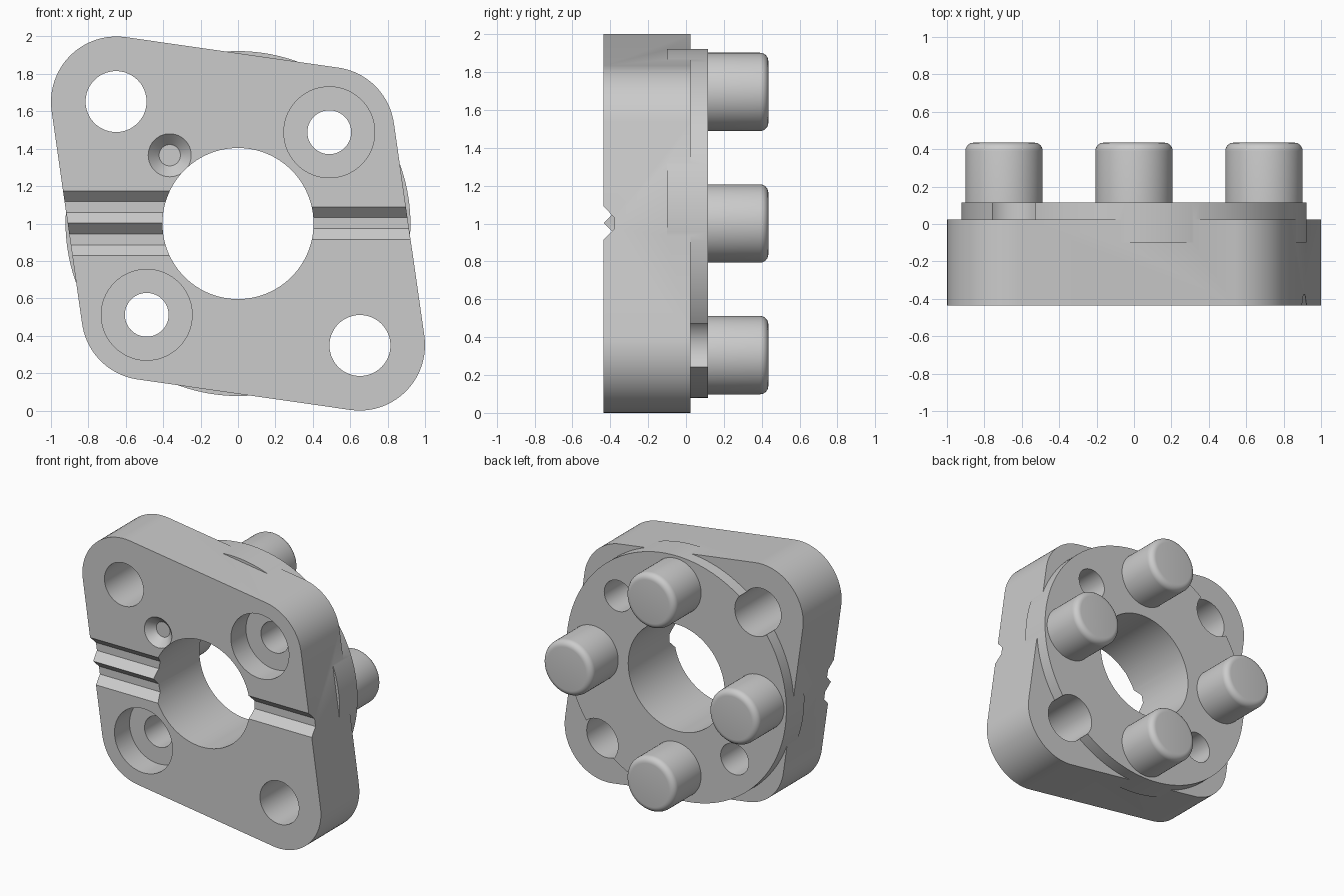
import bpy, bmesh, math
from mathutils import Vector, Matrix

if "Cube" in bpy.data.objects:
    bpy.data.objects.remove(bpy.data.objects["Cube"])

FRONT, STEP, FACE, BACK = -0.435, 0.025, 0.115, 0.435


def finish(name, bm):
    bmesh.ops.recalc_face_normals(bm, faces=bm.faces)
    me = bpy.data.meshes.new(name)
    bm.to_mesh(me)
    bm.free()
    ob = bpy.data.objects.new(name, me)
    bpy.context.collection.objects.link(ob)
    return ob


def prism(name, points, direction):
    bm = bmesh.new()
    face = bm.faces.new([bm.verts.new(p) for p in points])
    new = bmesh.ops.extrude_face_region(bm, geom=[face], use_keep_orig=True)["geom"]
    verts = [g for g in new if isinstance(g, bmesh.types.BMVert)]
    bmesh.ops.translate(bm, verts=verts, vec=Vector(direction))
    return finish(name, bm)


def cylinder(name, x, z, y0, y1, r0, r1=None, sides=72):
    bm = bmesh.new()
    mat = Matrix.Translation((x, (y0 + y1) / 2, z)) @ Matrix.Rotation(-math.pi / 2, 4, 'X')
    bmesh.ops.create_cone(bm, cap_ends=True, segments=sides, radius1=r0,
                          radius2=r0 if r1 is None else r1, depth=y1 - y0, matrix=mat)
    return finish(name, bm)


def boolean(target, tool, operation='DIFFERENCE'):
    mod = target.modifiers.new("bool", 'BOOLEAN')
    mod.operation, mod.solver, mod.object = operation, 'EXACT', tool
    bpy.context.view_layer.objects.active = target
    bpy.ops.object.modifier_apply(modifier=mod.name)
    bpy.data.objects.remove(tool, do_unlink=True)


def smooth(ob):
    bpy.ops.object.select_all(action='DESELECT')
    ob.select_set(True)
    bpy.context.view_layer.objects.active = ob
    bpy.ops.object.shade_smooth_by_angle(angle=math.radians(25))


# Plate outline: four equal rounded corners joined by tangents
corners = [(0.65, 0.35), (0.487, 1.487), (-0.65, 1.65), (-0.487, 0.513)]
outline, R, N = [], 0.35, 20
for i, (cx, cz) in enumerate(corners):
    px, pz = corners[i - 1]
    nx, nz = corners[(i + 1) % 4]
    a0 = math.atan2(-(cx - px), cz - pz)
    a1 = math.atan2(-(nx - cx), nz - cz)
    sweep = (a1 - a0) % (2 * math.pi)
    for k in range(N + 1):
        a = a0 + sweep * k / N
        outline.append((cx + R * math.cos(a), FRONT, cz + R * math.sin(a)))
plate = prism("flange_plate", outline, (0, STEP - FRONT, 0))

# Round boss on the back
boolean(plate, cylinder("boss", 0, 1, -0.1, FACE, 0.922, sides=128), 'UNION')

# Centre bore, corner holes, counterbored screw holes
boolean(plate, cylinder("bore", 0, 1, -0.6, 0.3, 0.404, sides=96))
for s in (-1, 1):
    boolean(plate, cylinder("corner_hole", s * 0.652, 1 - s * 0.652, -0.6, 0.3, 0.163))
    boolean(plate, cylinder("screw_hole", s * 0.488, 1 + s * 0.488, -0.6, 0.3, 0.117))
    boolean(plate, cylinder("counterbore", s * 0.488, 1 + s * 0.488, -0.6, FRONT + 0.18, 0.243))

# Conical dimple
boolean(plate, cylinder("dimple", -0.365, 1.365, FRONT - 0.06, FRONT + 0.06, 0.173, 0.057))

# Index grooves on the front: one on the right, a pair on the left
OUT, DEEP = FRONT - 0.1, FRONT + 0.058
single = [(OUT, -0.0875), (FRONT, -0.0875), (DEEP, -0.029),
          (DEEP, 0.029), (FRONT, 0.0875), (OUT, 0.0875)]
half = [(FRONT, 0.173), (DEEP, 0.1155), (DEEP, 0.0575)]
double = ([(OUT, 0.173)] + half + [(FRONT + 0.001, 0)]
          + [(y, -z) for y, z in reversed(half)] + [(OUT, -0.173)])
boolean(plate, prism("groove_right", [(0, y, 1.002 + z) for y, z in single], (1.2, 0, 0)))
boolean(plate, prism("groove_left", [(0, y, 1.002 + z) for y, z in double], (-1.2, 0, 0)))
smooth(plate)

# Four round-edged drive pegs, open where they meet the boss
r, f = 0.207, 0.045
rings = [(r, FACE)] + [(r - f + f * math.cos(t), BACK - f + f * math.sin(t))
                       for t in (math.pi / 2 * k / 6 for k in range(7))]
for i in range(4):
    cx, cz = 0.695 * math.cos(i * math.pi / 2), 1 + 0.695 * math.sin(i * math.pi / 2)
    bm = bmesh.new()
    S = 64
    loops = [[bm.verts.new((cx + rad * math.cos(2 * math.pi * k / S), y,
                            cz + rad * math.sin(2 * math.pi * k / S))) for k in range(S)]
             for rad, y in rings]
    for a, b in zip(loops, loops[1:]):
        for k in range(S):
            bm.faces.new((a[k], b[k], b[(k + 1) % S], a[(k + 1) % S]))
    cap = bm.faces.new(list(reversed(loops[-1])))
    cap.normal_update()
    peg = finish(f"drive_peg_{i + 1}", bm)
    if peg.data.polygons[-1].normal.y < 0:
        peg.data.flip_normals()
    smooth(peg)
